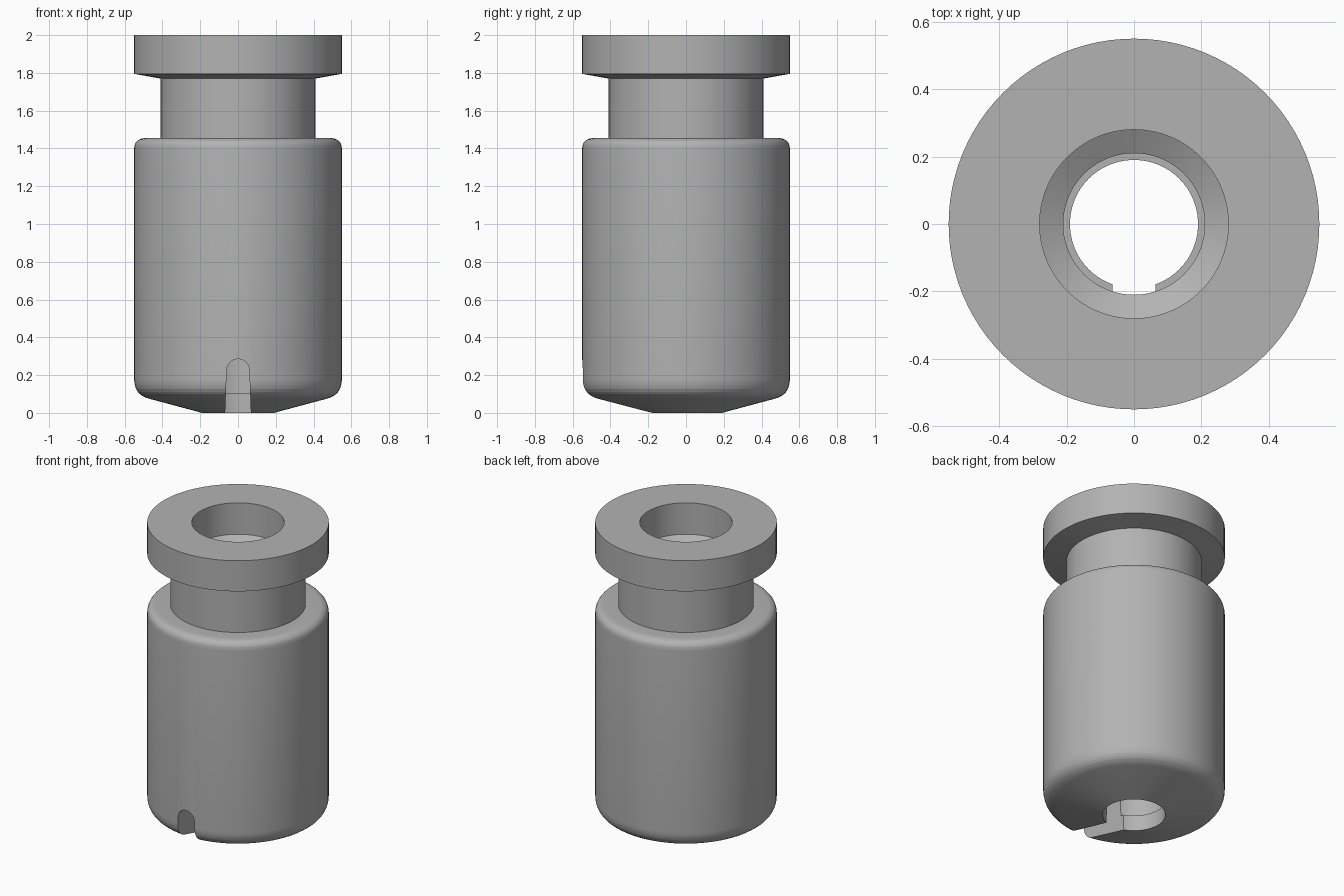
import bpy, bmesh, math
from mathutils import Vector

if "Cube" in bpy.data.objects:
    bpy.data.objects.remove(bpy.data.objects["Cube"], do_unlink=True)

grey = bpy.data.materials.new("plain grey")
grey.use_nodes = True
COLOUR = (0.45, 0.45, 0.45, 1)
grey.diffuse_color = COLOUR
grey.node_tree.nodes["Principled BSDF"].inputs["Base Color"].default_value = COLOUR


def corner(a, c, b, n=8):
    """Rounded corner from a to b, pulled towards c."""
    a, b, c = Vector(a), Vector(b), Vector(c)
    return [tuple(a * (1 - t) ** 2 + c * 2 * t * (1 - t) + b * t * t)
            for t in (i / n for i in range(n + 1))]


def add_object(name, bm):
    bmesh.ops.recalc_face_normals(bm, faces=bm.faces)
    mesh = bpy.data.meshes.new(name)
    bm.to_mesh(mesh)
    bm.free()
    mesh.materials.append(grey)
    obj = bpy.data.objects.new(name, mesh)
    bpy.context.collection.objects.link(obj)
    return obj


def lathe(name, profile, sides=96):
    """Closed (radius, height) profile turned around z."""
    bm = bmesh.new()
    verts = [bm.verts.new((r, 0, z)) for r, z in profile]
    edges = [bm.edges.new((v, verts[i - 1])) for i, v in enumerate(verts)]
    bmesh.ops.spin(bm, geom=verts + edges, axis=(0, 0, 1), cent=(0, 0, 0),
                   angle=math.tau, steps=sides, use_duplicate=False)
    bmesh.ops.remove_doubles(bm, verts=bm.verts, dist=0.0005)
    return add_object(name, bm)


# Flanged, necked sleeve with a stepped bore
outside = ([(0.19, 0)]
           + corner((0.47, 0.075), (0.55, 0.095), (0.55, 0.18))
           + corner((0.55, 1.395), (0.55, 1.455), (0.485, 1.455))
           + [(0.41, 1.455), (0.41, 1.77), (0.55, 1.795), (0.55, 2)])
bore = [(0.28, 2), (0.28, 1.79), (0.21, 1.75), (0.21, 0.105), (0.19, 0.105)]
body = lathe("flanged_sleeve", outside + bore)

# Arched slot through the front of the foot
arch = [(0.06 * math.cos(a), 0.225 + 0.06 * math.sin(a))
        for a in (math.pi * i / 16 for i in range(17))]
outline = [(-0.07, -0.05), (0.07, -0.05)] + arch
bm = bmesh.new()
face = bm.faces.new([bm.verts.new((x, -0.7, z)) for x, z in outline])
new = bmesh.ops.extrude_face_region(bm, geom=[face])["geom"]
bmesh.ops.translate(bm, vec=(0, 0.65, 0),
                    verts=[v for v in new if isinstance(v, bmesh.types.BMVert)])
cutter = add_object("slot_cutter", bm)
cutter.hide_render = True
cutter.display_type = 'WIRE'

cut = body.modifiers.new("front slot", 'BOOLEAN')
cut.operation = 'DIFFERENCE'
cut.solver = 'EXACT'
cut.object = cutter
bpy.ops.object.select_all(action='DESELECT')
bpy.context.view_layer.objects.active = body
body.select_set(True)
bpy.ops.object.modifier_apply(modifier=cut.name)
bpy.data.objects.remove(cutter, do_unlink=True)
bpy.ops.object.shade_smooth_by_angle(angle=math.radians(10))
